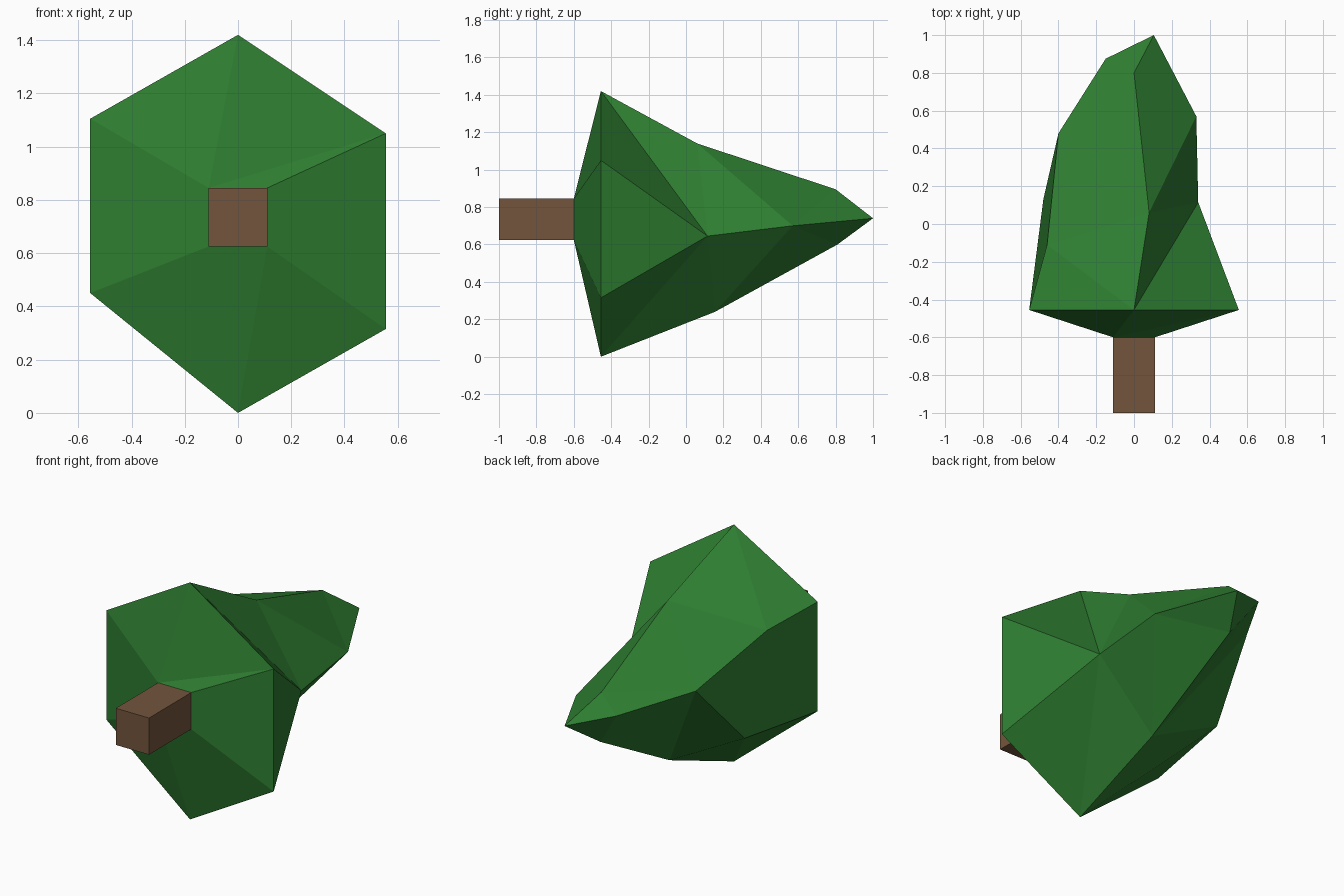
import bpy, bmesh

if "Cube" in bpy.data.objects:
    bpy.data.objects.remove(bpy.data.objects["Cube"])


def material(name, color):
    m = bpy.data.materials.new(name)
    m.diffuse_color = (*color, 1)
    m.use_nodes = True
    m.node_tree.nodes["Principled BSDF"].inputs["Base Color"].default_value = m.diffuse_color
    return m


def finish(bm, name, mat):
    bmesh.ops.recalc_face_normals(bm, faces=bm.faces)
    mesh = bpy.data.meshes.new(name)
    bm.to_mesh(mesh)
    bm.free()
    mesh.materials.append(mat)
    ob = bpy.data.objects.new(name, mesh)
    bpy.context.collection.objects.link(ob)
    return ob


def stitch(bm, a, b, steps):
    """Join two closed rings with triangles; each step advances ring A or B."""
    i = j = 0
    for s in steps:
        p, q = a[i % len(a)], b[j % len(b)]
        if s == "A":
            i += 1
            bm.faces.new((p, q, a[i % len(a)]))
        else:
            j += 1
            bm.faces.new((p, q, b[j % len(b)]))


leaf_green = material("leaf_green", (0.027, 0.205, 0.030))
bark_brown = material("bark_brown", (0.171, 0.091, 0.045))

# trunk: square bar pointing forward
bm = bmesh.new()
bmesh.ops.create_cube(bm, size=1)
for v in bm.verts:
    v.co = (v.co.x * 0.22, v.co.y * 0.40 - 0.80, v.co.z * 0.22 + 0.735)
finish(bm, "trunk", bark_brown)

# foliage: irregular rings, clockwise from the top as seen from the front
bm = bmesh.new()


def ring(*pts):
    return [bm.verts.new(p) for p in pts]


collar = ring((-0.11, -0.6, 0.845), (0.11, -0.6, 0.845),
              (0.11, -0.6, 0.625), (-0.11, -0.6, 0.625))
skirt = ring((0, -0.455, 1.42), (0.555, -0.455, 1.05), (0.555, -0.455, 0.315),
             (0, -0.455, 0), (-0.555, -0.455, 0.45), (-0.555, -0.455, 1.105))
middle = ring((0.08, 0.06, 1.14), (0.34, 0.115, 0.645), (0, 0.155, 0.24),
              (-0.48, 0.13, 0.49), (-0.46, -0.11, 1.04))
upper = ring((0, 0.8, 0.895), (0.33, 0.57, 0.70), (0, 0.81, 0.60),
             (-0.15, 0.875, 0.82), (-0.40, 0.48, 0.885))
tip = bm.verts.new((0.105, 1.0, 0.74))

stitch(bm, collar, skirt, "BABABABBAB")
stitch(bm, skirt, middle, "BAAABBABAAB")
stitch(bm, middle, upper, "BAABBBAAAB")

# pointed end of the foliage
for k in range(4):
    bm.faces.new((upper[k], upper[(k + 1) % 4], tip))
bm.faces.new((upper[3], upper[4], upper[0]))
finish(bm, "foliage", leaf_green)
